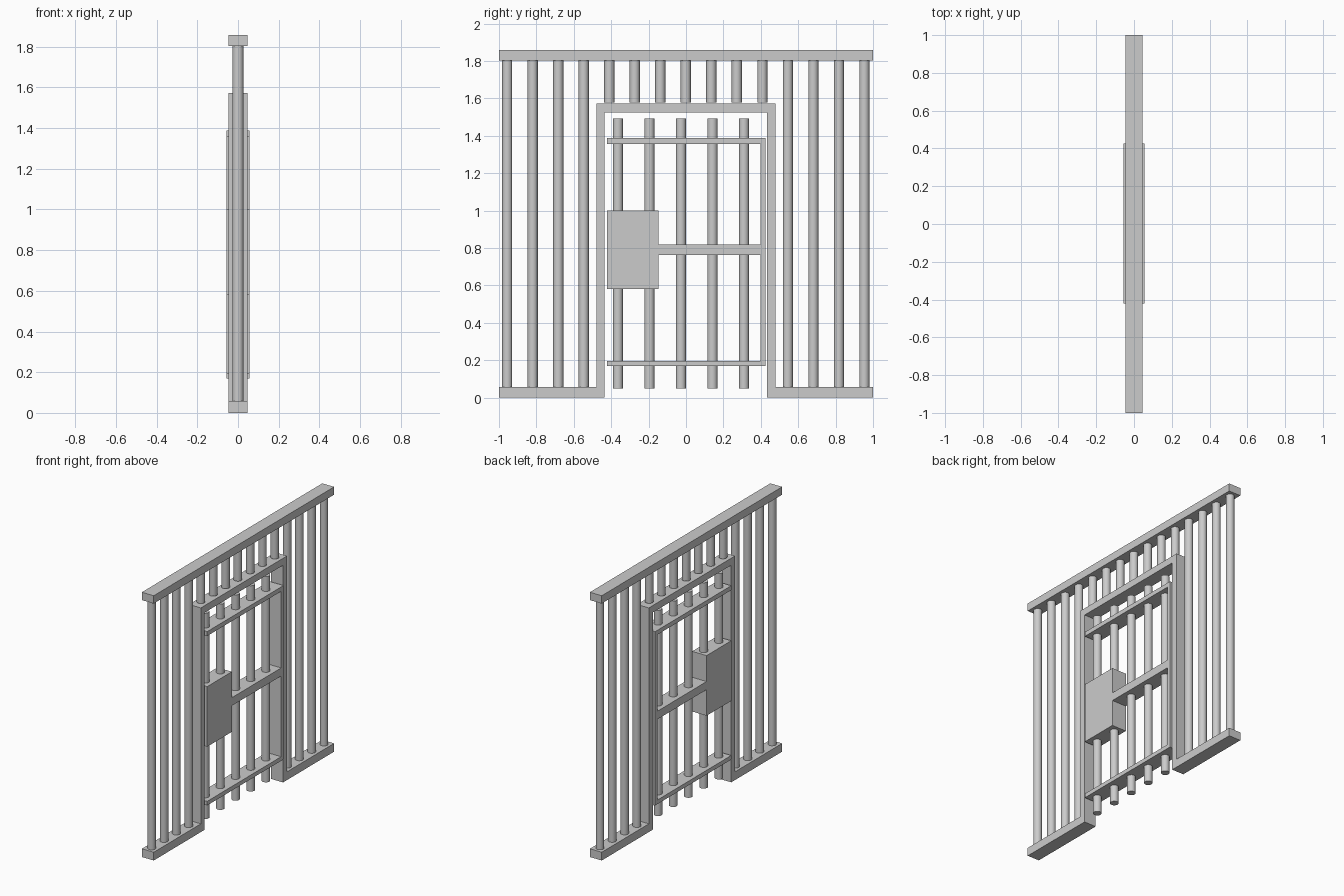
import bpy, bmesh

if "Cube" in bpy.data.objects:
    bpy.data.objects.remove(bpy.data.objects["Cube"])


def extrude_profile(name, pts, half):
    """Solid made from a (y, z) outline, extruded symmetrically along x."""
    bm = bmesh.new()
    face = bm.faces.new([bm.verts.new((-half, y, z)) for y, z in pts])
    ext = bmesh.ops.extrude_face_region(bm, geom=[face], use_keep_orig=True)
    verts = [v for v in ext["geom"] if isinstance(v, bmesh.types.BMVert)]
    bmesh.ops.translate(bm, verts=verts, vec=(2 * half, 0, 0))
    bmesh.ops.recalc_face_normals(bm, faces=bm.faces)
    me = bpy.data.meshes.new(name)
    bm.to_mesh(me)
    bm.free()
    ob = bpy.data.objects.new(name, me)
    bpy.context.collection.objects.link(ob)
    return ob


def bar(name, y, z0, z1, r=0.027):
    bpy.ops.mesh.primitive_cylinder_add(vertices=32, radius=r, depth=z1 - z0,
                                        location=(0, y, (z0 + z1) / 2))
    bpy.context.object.name = name
    bpy.ops.object.shade_smooth_by_angle()


# Top rail
extrude_profile("top_rail", [(-1, 1.803), (1, 1.803), (1, 1.858), (-1, 1.858)], 0.046)

# Bottom rails and doorway surround in one piece
extrude_profile("doorway_frame", [
    (-1, 0), (-0.436, 0), (-0.436, 1.524), (0.434, 1.524), (0.434, 0), (1, 0),
    (1, 0.058), (0.478, 0.058), (0.478, 1.573), (-0.478, 1.573),
    (-0.478, 0.058), (-1, 0.058)], 0.046)

# Fixed bars: full height at the sides, short above the doorway
for i in range(15):
    short = 4 <= i <= 10
    bar("short_bar" if short else "side_bar", -0.956 + i * 0.1364,
        1.578 if short else 0.05, 1.81)

# Door: hinge stile, three rails and lock box
extrude_profile("door_frame", [
    (-0.422, 0.168), (0.425, 0.168), (0.425, 1.388), (-0.422, 1.388),
    (-0.422, 1.357), (0.398, 1.357), (0.398, 0.82), (-0.148, 0.82),
    (-0.148, 1.002), (-0.422, 1.002), (-0.422, 0.58), (-0.148, 0.58),
    (-0.148, 0.763), (0.398, 0.763), (0.398, 0.197), (-0.422, 0.197)], 0.056)

# Door bars
for i in range(5):
    bar("door_bar", -0.364 + i * 0.1685, 0.048, 1.492)
